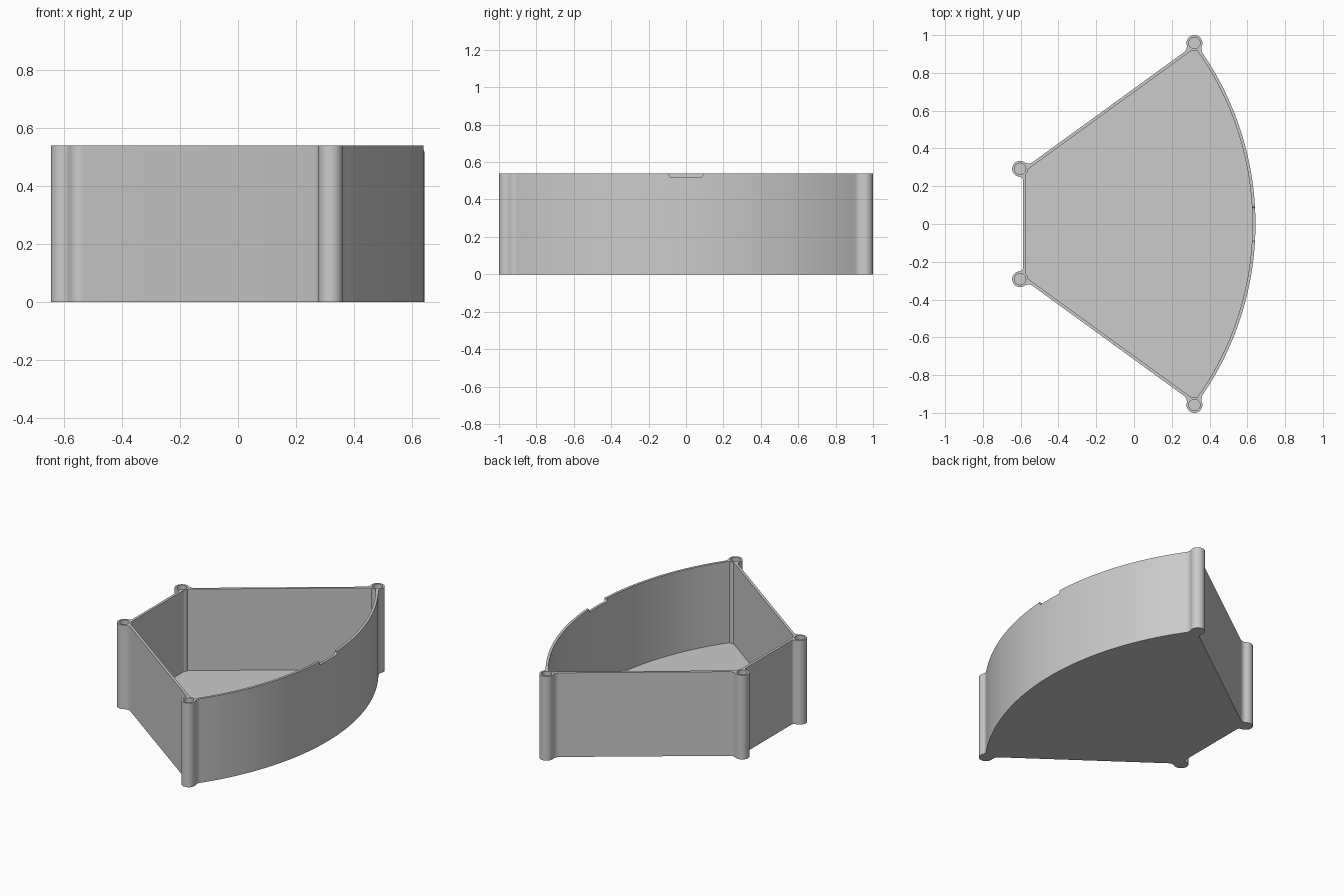
import bpy, bmesh
from math import sin, cos, pi, sqrt, atan2, acos, radians
from mathutils import Vector

HEIGHT, FLOOR, WALL = 0.54, 0.017, 0.016
APEX = Vector((-0.96, 0))            # centre of the wedge and its curved wall
R_OUT, HALF = 1.603, radians(36)
BACK_X = -0.587
POST_R, HOLE_R, HOLE_DEPTH = 0.042, 0.03, 0.06
POSTS = [Vector((-0.603, 0.292)), Vector((0.32, 0.958))]
SIDE = Vector((cos(HALF), sin(HALF)))
SIDE_N = Vector((-sin(HALF), cos(HALF)))

if "Cube" in bpy.data.objects:
    bpy.data.objects.remove(bpy.data.objects["Cube"])

grey = bpy.data.materials.new("light grey plastic")
grey.use_nodes = True
grey.diffuse_color = (0.6, 0.6, 0.6, 1)
grey.node_tree.nodes["Principled BSDF"].inputs["Base Color"].default_value = (0.6, 0.6, 0.6, 1)


def polar(c, r, a):
    return c + Vector((cos(a), sin(a))) * r


def arc(c, p, q, turn, n):
    """Points from p to q around c; turn is 1 for anticlockwise, -1 for clockwise."""
    a, b = (atan2(v.y - c.y, v.x - c.x) for v in (p, q))
    sweep = ((b - a) * turn) % (2 * pi) * turn
    return [polar(c, (p - c).length, a + sweep * i / n) for i in range(n + 1)]


def on_post(post, c, rf):
    return post + (c - post) * POST_R / (POST_R + rf)


def line_fillet(post, base, d, n, rf, sign):
    """Fillet between a post and a straight wall: centre, wall and post contacts."""
    c = base + n * rf
    t, h = (post - c).dot(d), (post - c).dot(n)
    c = c + d * (t + sign * sqrt((POST_R + rf) ** 2 - h * h))
    return c, c - n * rf, on_post(post, c, rf)


def arc_fillet(post, rf):
    """Fillet between a post and the curved wall."""
    v, far = post - APEX, R_OUT + rf
    d = v.length
    a = atan2(v.y, v.x) - acos((d * d + far * far - (POST_R + rf) ** 2) / (2 * d * far))
    c = polar(APEX, far, a)
    return c, polar(APEX, R_OUT, a), on_post(post, c, rf)


def mirrored(half):
    """Close an upper half outline, whose last point lies on y = 0."""
    return half + [Vector((p.x, -p.y)) for p in reversed(half[:-1])]


def prism(name, pts, lo, hi, along_x=False):
    bm = bmesh.new()
    place = (lambda p, w: (w, p.x, p.y)) if along_x else (lambda p, w: (p.x, p.y, w))
    low = [bm.verts.new(place(p, lo)) for p in pts]
    top = [bm.verts.new(place(p, hi)) for p in pts]
    bm.faces.new(low)
    bm.faces.new(top)
    for i in range(len(pts)):
        j = (i + 1) % len(pts)
        bm.faces.new((low[i], low[j], top[j], top[i]))
    bmesh.ops.recalc_face_normals(bm, faces=bm.faces)
    mesh = bpy.data.meshes.new(name)
    bm.to_mesh(mesh)
    bm.free()
    mesh.materials.append(grey)
    ob = bpy.data.objects.new(name, mesh)
    bpy.context.collection.objects.link(ob)
    return ob


# Outer outline: back wall, small post, side wall, big post, curved wall
small, big = POSTS
side_base = APEX + SIDE_N * WALL
c1, w1, p1 = line_fillet(small, Vector((BACK_X, 0)), Vector((0, 1)), Vector((-1, 0)), 0.02, -1)
c2, w2, p2 = line_fillet(small, side_base, SIDE, SIDE_N, 0.04, 1)
c3, w3, p3 = line_fillet(big, side_base, SIDE, SIDE_N, 0.04, -1)
c4, w4, p4 = arc_fillet(big, 0.04)
runs = [(c1, w1, p1, 1, 8), (small, p1, p2, -1, 28), (c2, p2, w2, 1, 8),
        (c3, w3, p3, 1, 8), (big, p3, p4, -1, 28), (c4, p4, w4, 1, 8),
        (APEX, w4, APEX + Vector((R_OUT, 0)), -1, 40)]
outline = []
for run in runs:
    for p in arc(*run):
        if not outline or (p - outline[-1]).length > 1e-5:
            outline.append(p)
tray = prism("tray", mirrored(outline), 0, HEIGHT)

# Inner cavity, pushed clear of the round posts
bx, r_in = BACK_X + WALL, R_OUT - WALL
start = (bx - APEX.x) / cos(HALF)
inner = [Vector((bx, start * sin(HALF) - 0.004 * i)) for i in range(12, 0, -1)]
inner += [APEX + SIDE * (start + 0.004 * i) for i in range(12)]
inner += [APEX + SIDE * (r_in - 0.004 * i) for i in range(12, 0, -1)]
inner += [polar(APEX, r_in, HALF - 0.0025 * i) for i in range(12)]
inner += [polar(APEX, r_in, (HALF - 0.03) * (1 - i / 40)) for i in range(41)]
for p in inner:
    for post in POSTS:
        if (p - post).length < POST_R:
            p.xy = post + (p - post).normalized() * POST_R
cutters = [prism("cavity_cutter", mirrored(inner), FLOOR, HEIGHT + 0.1)]

# Round sockets in the post tops
for post in POSTS:
    for s in (1, -1):
        c = Vector((post.x, post.y * s))
        ring = [polar(c, HOLE_R, 2 * pi * i / 32) for i in range(32)]
        cutters.append(prism("socket_cutter", ring, HEIGHT - HOLE_DEPTH, HEIGHT + 0.1))

# Shallow notch with rounded corners in the curved rim
hw, depth, r = 0.09, 0.021, 0.012
corner = [polar(Vector((hw - r, HEIGHT - depth + r)), r, -pi / 2 + pi / 12 * i) for i in range(7)]
corner.append(Vector((hw, HEIGHT + 0.1)))
notch = corner + [Vector((-p.x, p.y)) for p in reversed(corner)]
cutters.append(prism("notch_cutter", notch, 0.5, 0.8, along_x=True))

bpy.context.view_layer.objects.active = tray
for cutter in cutters:
    cutter.hide_render = True
    mod = tray.modifiers.new("cut", "BOOLEAN")
    mod.operation, mod.solver, mod.object = "DIFFERENCE", "EXACT", cutter
    bpy.ops.object.modifier_apply(modifier=mod.name)
    bpy.data.objects.remove(cutter)

for ob in bpy.context.selected_objects:
    ob.select_set(False)
tray.select_set(True)
bpy.ops.object.shade_smooth_by_angle(angle=radians(30))
